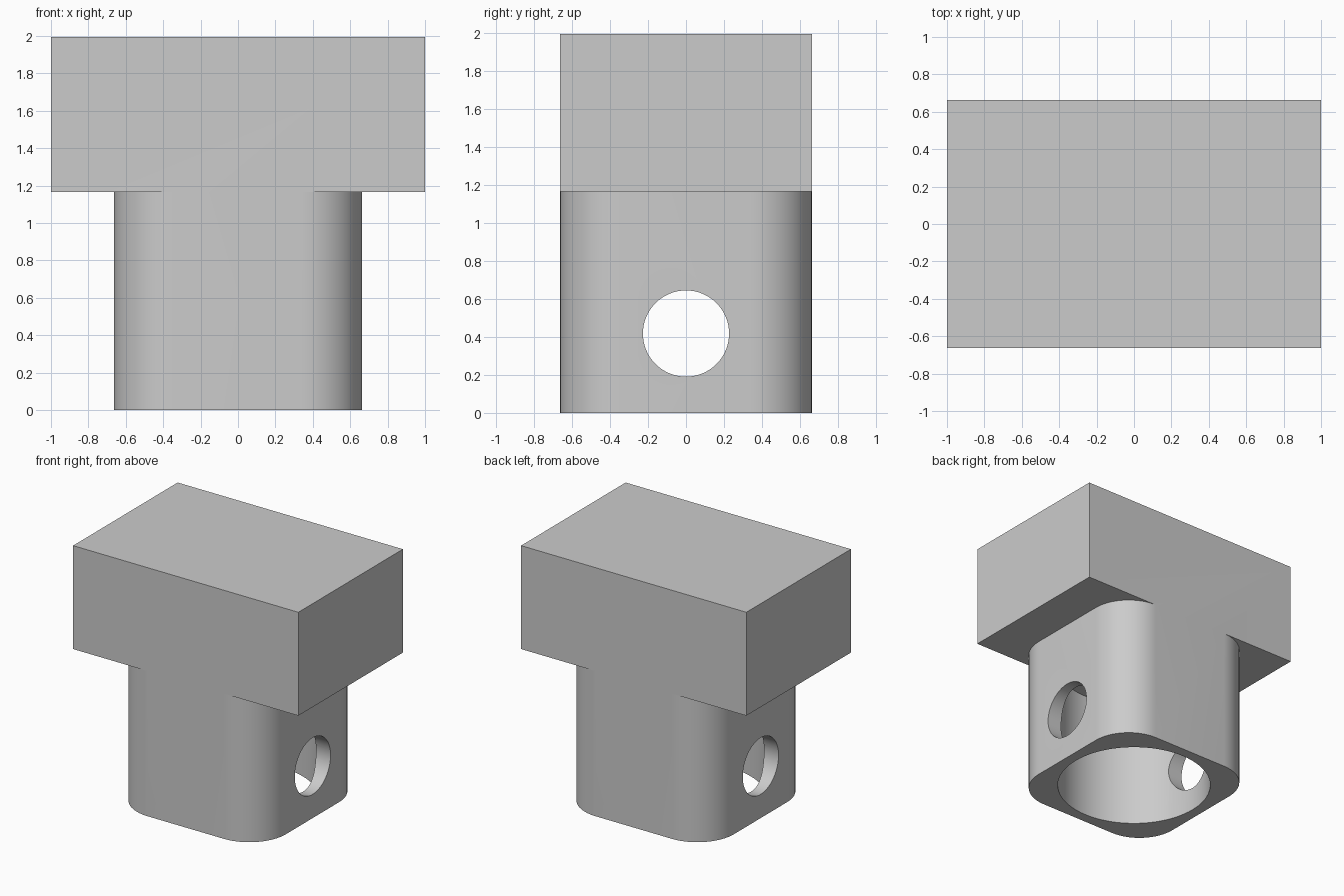
import bpy, bmesh, math

cube = bpy.data.objects.get("Cube")
if cube:
    bpy.data.objects.remove(cube, do_unlink=True)

# Main dimensions
LENGTH, HALF = 2.0, 0.663
STEM_TOP, TOP = 1.165, 1.995
CORNER, BORE, BORE_TOP = 0.325, 0.58, 1.04
HOLE, HOLE_Z = 0.227, 0.418

grey = bpy.data.materials.new("plain_grey")
grey.use_nodes = True
grey.diffuse_color = (0.6, 0.6, 0.6, 1)
grey.node_tree.nodes["Principled BSDF"].inputs["Base Color"].default_value = (0.6, 0.6, 0.6, 1)


def prism(name, outline, z0, z1):
    """Extrude a closed outline from z0 up to z1."""
    bm = bmesh.new()
    face = bm.faces.new([bm.verts.new((x, y, z0)) for x, y in outline])
    out = bmesh.ops.extrude_face_region(bm, geom=[face])
    for v in out["geom"]:
        if isinstance(v, bmesh.types.BMVert):
            v.co.z = z1
    bmesh.ops.recalc_face_normals(bm, faces=bm.faces)
    mesh = bpy.data.meshes.new(name)
    bm.to_mesh(mesh)
    bm.free()
    mesh.materials.append(grey)
    obj = bpy.data.objects.new(name, mesh)
    bpy.context.collection.objects.link(obj)
    return obj


def circle(r, n=96):
    return [(r * math.cos(math.tau * i / n), r * math.sin(math.tau * i / n)) for i in range(n)]


def rounded_square(half, r, steps=16):
    pts = []
    flat = half - r
    for k, (sx, sy) in enumerate([(1, 1), (-1, 1), (-1, -1), (1, -1)]):
        for i in range(steps + 1):
            a = math.pi / 2 * (k + i / steps)
            pts.append((sx * flat + r * math.cos(a), sy * flat + r * math.sin(a)))
    return pts


def combine(obj, other, operation):
    mod = obj.modifiers.new(operation.lower(), "BOOLEAN")
    mod.operation, mod.solver, mod.object = operation, "EXACT", other
    bpy.context.view_layer.objects.active = obj
    bpy.ops.object.modifier_apply(modifier=mod.name)
    bpy.data.objects.remove(other, do_unlink=True)


# Rectangular head block fused to a rounded square stem
h = LENGTH / 2
body = prism("block_with_stem", [(-h, -HALF), (h, -HALF), (h, HALF), (-h, HALF)], STEM_TOP, TOP)
combine(body, prism("stem", rounded_square(HALF, CORNER), 0, STEM_TOP), "UNION")

# Blind bore from below
combine(body, prism("bore_cutter", circle(BORE), -0.2, BORE_TOP), "DIFFERENCE")

# Cross hole through both side walls
hole = prism("hole_cutter", circle(HOLE, 64), -1, 1)
hole.rotation_euler = (0, math.pi / 2, 0)
hole.location.z = HOLE_Z
bpy.context.view_layer.update()
combine(body, hole, "DIFFERENCE")

# Smooth curved walls, keep crisp edges
bpy.ops.object.select_all(action="DESELECT")
body.select_set(True)
bpy.context.view_layer.objects.active = body
bpy.ops.object.shade_smooth_by_angle(angle=math.radians(30))
